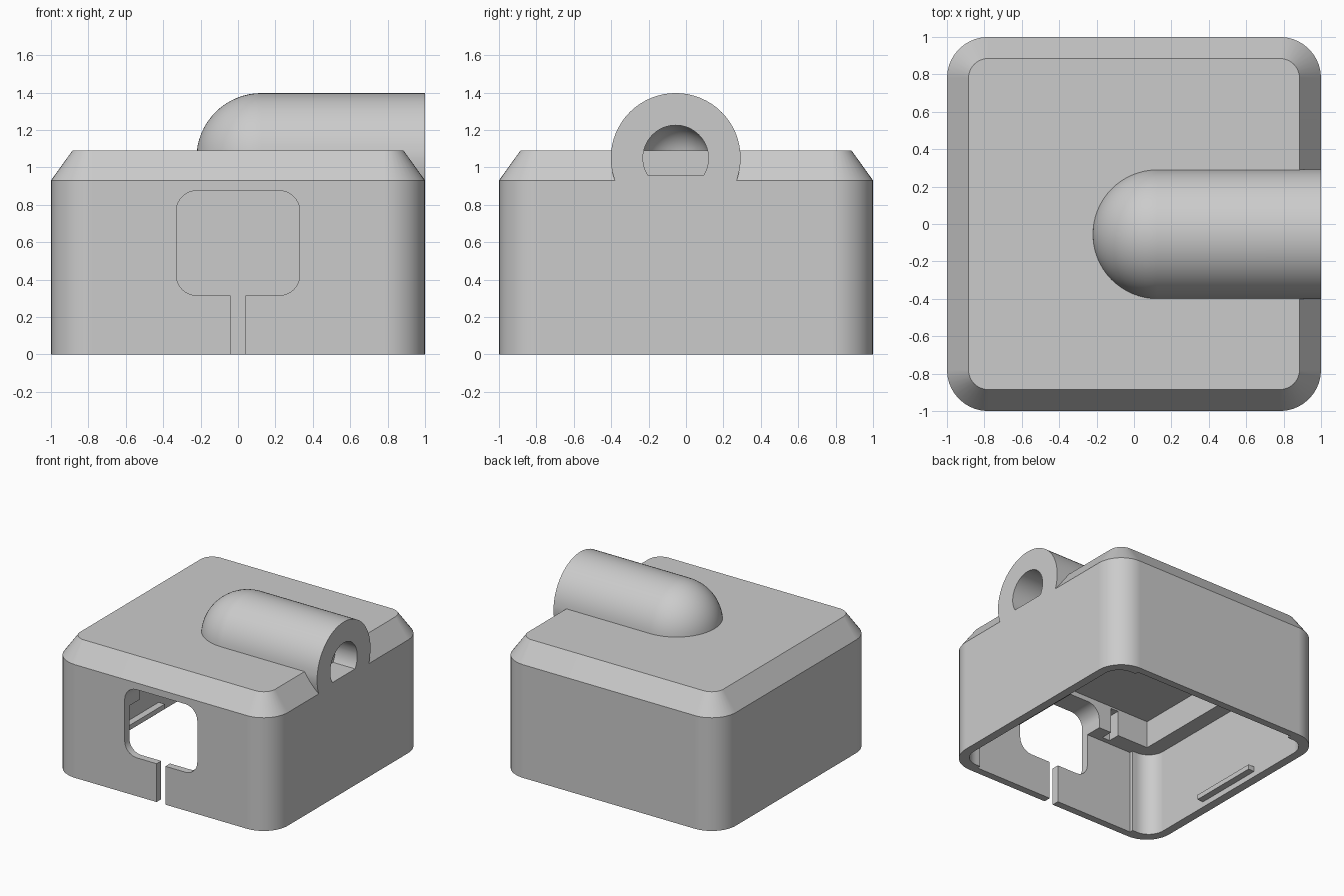
import bpy, bmesh, math
from mathutils import Matrix, Vector

if "Cube" in bpy.data.objects:
    bpy.data.objects.remove(bpy.data.objects["Cube"])

grey = bpy.data.materials.new("plain grey")
grey.use_nodes = True
grey.diffuse_color = (0.6, 0.6, 0.6, 1)
grey.node_tree.nodes["Principled BSDF"].inputs["Base Color"].default_value = (0.6, 0.6, 0.6, 1)


def make(name, bm):
    bmesh.ops.recalc_face_normals(bm, faces=bm.faces)
    mesh = bpy.data.meshes.new(name)
    bm.to_mesh(mesh)
    bm.free()
    mesh.materials.append(grey)
    ob = bpy.data.objects.new(name, mesh)
    bpy.context.collection.objects.link(ob)
    return ob


def rounded(hx, hy, r, n=10):
    """Outline of a rounded rectangle."""
    pts = []
    for q, (sx, sy) in enumerate([(1, 1), (-1, 1), (-1, -1), (1, -1)]):
        for i in range(n + 1):
            a = (q + i / n) * math.pi / 2
            pts.append((sx * (hx - r) + r * math.cos(a), sy * (hy - r) + r * math.sin(a)))
    return pts


def loft(name, rings):
    """Skin a stack of (outline, height) rings and cap both ends."""
    bm = bmesh.new()
    loops = [[bm.verts.new((x, y, z)) for x, y in pts] for pts, z in rings]
    n = len(loops[0])
    for a, b in zip(loops, loops[1:]):
        for i in range(n):
            j = (i + 1) % n
            bm.faces.new((a[i], a[j], b[j], b[i]))
    bm.faces.new(loops[0][::-1])
    bm.faces.new(loops[-1])
    return make(name, bm)


def box(name, lo, hi):
    lo, hi = Vector(lo), Vector(hi)
    bm = bmesh.new()
    bmesh.ops.create_cube(bm, size=1, matrix=Matrix.Translation((lo + hi) / 2)
                          @ Matrix.Diagonal((hi - lo).to_4d()))
    return make(name, bm)


def capsule(name, r, x_dome, x_end, n=64, m=16):
    """Rod along x with a dome at its inner end."""
    prof = [(x_dome - r * math.cos(i / m * math.pi / 2), r * math.sin(i / m * math.pi / 2))
            for i in range(m + 1)] + [(x_end, r)]
    bm = bmesh.new()
    tip = bm.verts.new((prof[0][0], TUBE_Y, TUBE_Z))
    rings = []
    for x, rad in prof[1:]:
        rings.append([bm.verts.new((x, TUBE_Y + rad * math.cos(k / n * math.tau),
                                    TUBE_Z + rad * math.sin(k / n * math.tau))) for k in range(n)])
    for k in range(n):
        j = (k + 1) % n
        bm.faces.new((tip, rings[0][k], rings[0][j]))
        for a, b in zip(rings, rings[1:]):
            bm.faces.new((a[k], b[k], b[j], a[j]))
    bm.faces.new(rings[-1])
    return make(name, bm)


def combine(ob, other, op="DIFFERENCE"):
    mod = ob.modifiers.new(op, "BOOLEAN")
    mod.operation, mod.object, mod.solver = op, other, "EXACT"
    bpy.context.view_layer.objects.active = ob
    bpy.ops.object.modifier_apply(modifier=mod.name)
    bpy.data.objects.remove(other)


TUBE_Y, TUBE_Z = -0.055, 1.05
RIM, TOP = 0.93, 1.09

# Housing with bevelled lid
housing = loft("housing", [(rounded(1, 1, 0.22), 0), (rounded(1, 1, 0.22), RIM),
                           (rounded(0.885, 0.885, 0.105), TOP)])

# Domed tube merged into the lid, trimmed at the bevel line
tube = capsule("tube", 0.347, 0.125, 1.0)
combine(tube, box("tube_trim", (-2, -2, 0), (2, 2, RIM)))
combine(housing, tube, "UNION")

# Bore: flat floor at the mouth, stepping up to lid level further in
bore = capsule("bore", 0.175, 0.08, 1.2)
combine(bore, box("bore_floor", (-2, -2, 0), (2, 2, 0.955)))
combine(bore, box("bore_step", (-2, -2, 0), (0.8, 2, TOP)))
combine(housing, bore)

# Open cavity, thinner front and back walls between the corners
cavity = rounded(0.93, 0.91, 0.14)
combine(housing, loft("cavity", [(cavity, -0.1), (cavity, 0.69)]))
combine(housing, box("front_recess", (-0.75, -0.94, -0.2), (0.75, 0, 0.69)))
combine(housing, box("back_recess", (-0.75, 0, -0.2), (0.75, 0.94, 0.8)))
combine(housing, box("ceiling_pocket", (-0.8, -0.8, 0.5), (0.8, 0.94, 0.915)))

# Front window and the slot below it
window = loft("window", [(rounded(0.33, 0.28, 0.11), 0.7), (rounded(0.33, 0.28, 0.11), 1.1)])
window.data.transform(Matrix.Translation((0, 0, 0.595)) @ Matrix.Rotation(math.pi / 2, 4, "X"))
combine(housing, window)
combine(housing, box("slot", (-0.04, -1.1, -0.1), (0.04, -0.85, 0.4)))

# Notches in the ledge beside the window
for s in (-1, 1):
    combine(housing, box("notch", (s * 0.48 - 0.035, -0.9, 0.6), (s * 0.48 + 0.035, -0.75, 0.9)))

# Snap ridges inside the side walls
for side, s in (("left", 1), ("right", -1)):
    xs = sorted((s * 0.875, s * 0.94))
    box(side + "_snap_ridge", (xs[0], -0.3, 0.045), (xs[1], 0.3, 0.085))

# Smooth curved walls, keep edges crisp and flats flat
bpy.ops.object.select_all(action="DESELECT")
housing.select_set(True)
bpy.context.view_layer.objects.active = housing
bpy.ops.object.shade_smooth_by_angle(angle=math.radians(25))
weighted = housing.modifiers.new("flat_walls", "WEIGHTED_NORMAL")
weighted.keep_sharp = True
